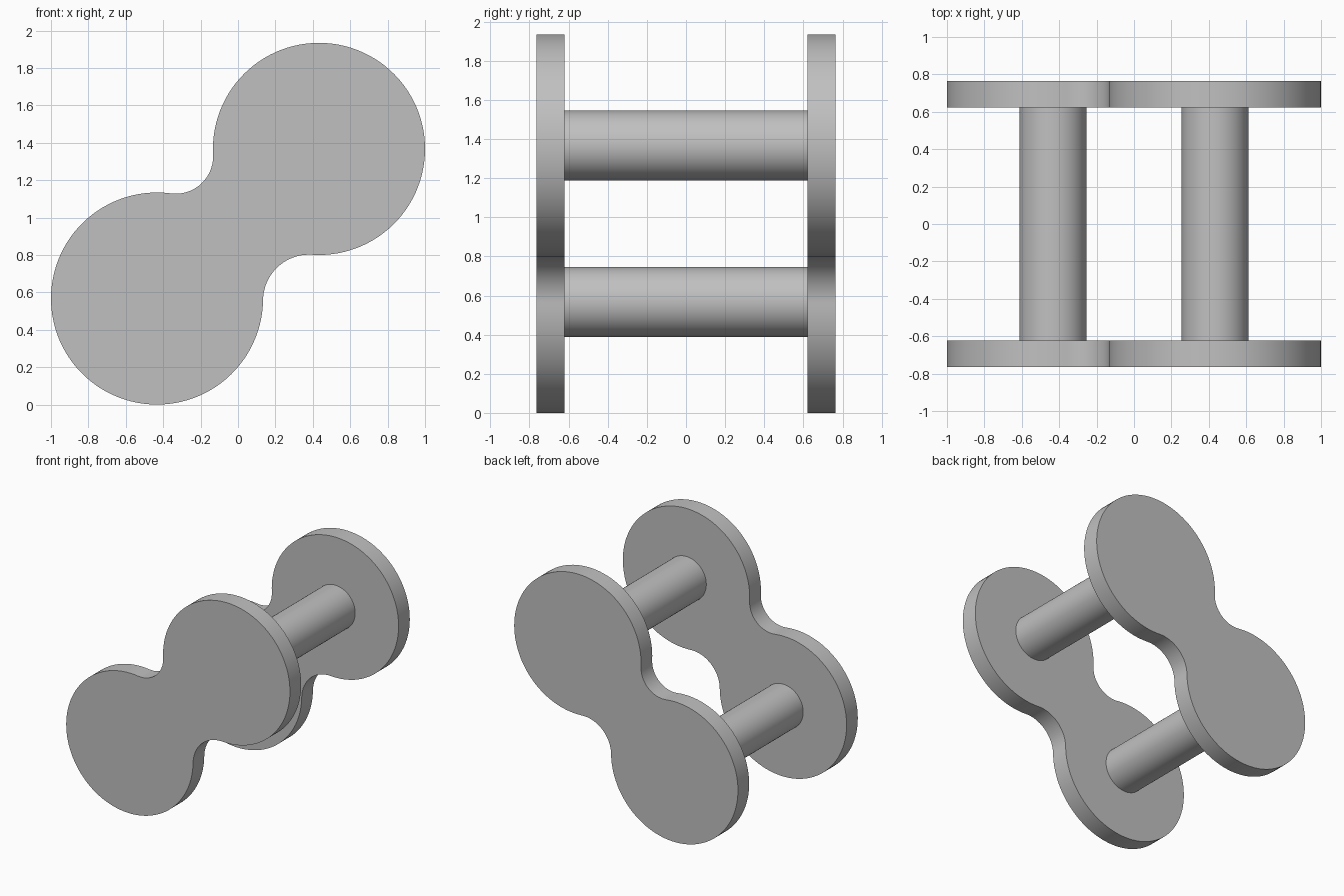
import bpy, bmesh, math
from mathutils import Vector

cube = bpy.data.objects.get("Cube")
if cube:
    bpy.data.objects.remove(cube, do_unlink=True)

RADIUS = 0.567
LOW = Vector((-0.433, 0.567))
HIGH = Vector((0.433, 1.367))
PLATE_IN, PLATE_OUT = 0.622, 0.765
ROD_RADIUS = 0.179

grey = bpy.data.materials.new("plain grey")
grey.use_nodes = True
color = (0.53, 0.53, 0.53, 1)
grey.diffuse_color = color
grey.node_tree.nodes["Principled BSDF"].inputs["Base Color"].default_value = color


def fillet_centre(r, side):
    """Centre of a circle touching both lobes on the outside."""
    half = (HIGH - LOW) / 2
    normal = Vector((-half.y, half.x)).normalized() * side
    return (LOW + HIGH) / 2 + normal * math.sqrt((RADIUS + r) ** 2 - half.length_squared)


def arc(centre, r, start_at, end_at, turn, steps):
    """Points from the direction of start_at to that of end_at; turn 1 is anticlockwise."""
    a, b = (math.atan2(p.y - centre.y, p.x - centre.x) for p in (start_at, end_at))
    sweep = ((b - a) * turn) % math.tau * turn
    return [centre + r * Vector((math.cos(a + sweep * i / steps), math.sin(a + sweep * i / steps)))
            for i in range(steps)]


def extrude(name, outline, y0, y1):
    """Prism along y from an outline in the xz plane."""
    bm = bmesh.new()
    face = bm.faces.new([bm.verts.new((p.x, y0, p.y)) for p in outline])
    new = bmesh.ops.extrude_face_region(bm, geom=[face])["geom"]
    bmesh.ops.translate(bm, verts=[v for v in new if isinstance(v, bmesh.types.BMVert)],
                        vec=(0, y1 - y0, 0))
    bmesh.ops.recalc_face_normals(bm, faces=bm.faces)
    mesh = bpy.data.meshes.new(name)
    bm.to_mesh(mesh)
    bm.free()
    mesh.materials.append(grey)
    obj = bpy.data.objects.new(name, mesh)
    bpy.context.collection.objects.link(obj)
    bpy.ops.object.select_all(action='DESELECT')
    obj.select_set(True)
    bpy.context.view_layer.objects.active = obj
    bpy.ops.object.shade_smooth_by_angle(angle=math.radians(30))


# Link plate outline: two round lobes joined by a filleted waist
R_TOP, R_BOTTOM = 0.2, 0.246
top, bottom = fillet_centre(R_TOP, 1), fillet_centre(R_BOTTOM, -1)
outline = (arc(LOW, RADIUS, top, bottom, 1, 80)
           + arc(bottom, R_BOTTOM, LOW, HIGH, -1, 20)
           + arc(HIGH, RADIUS, bottom, top, 1, 80)
           + arc(top, R_TOP, HIGH, LOW, -1, 20))
extrude("front_plate", outline, -PLATE_OUT, -PLATE_IN)
extrude("back_plate", outline, PLATE_IN, PLATE_OUT)

# Pins between the plates
for name, centre in (("lower_pin", LOW), ("upper_pin", HIGH)):
    circle = [centre + ROD_RADIUS * Vector((math.cos(math.tau * i / 64), math.sin(math.tau * i / 64)))
              for i in range(64)]
    extrude(name, circle, -PLATE_IN, PLATE_IN)
